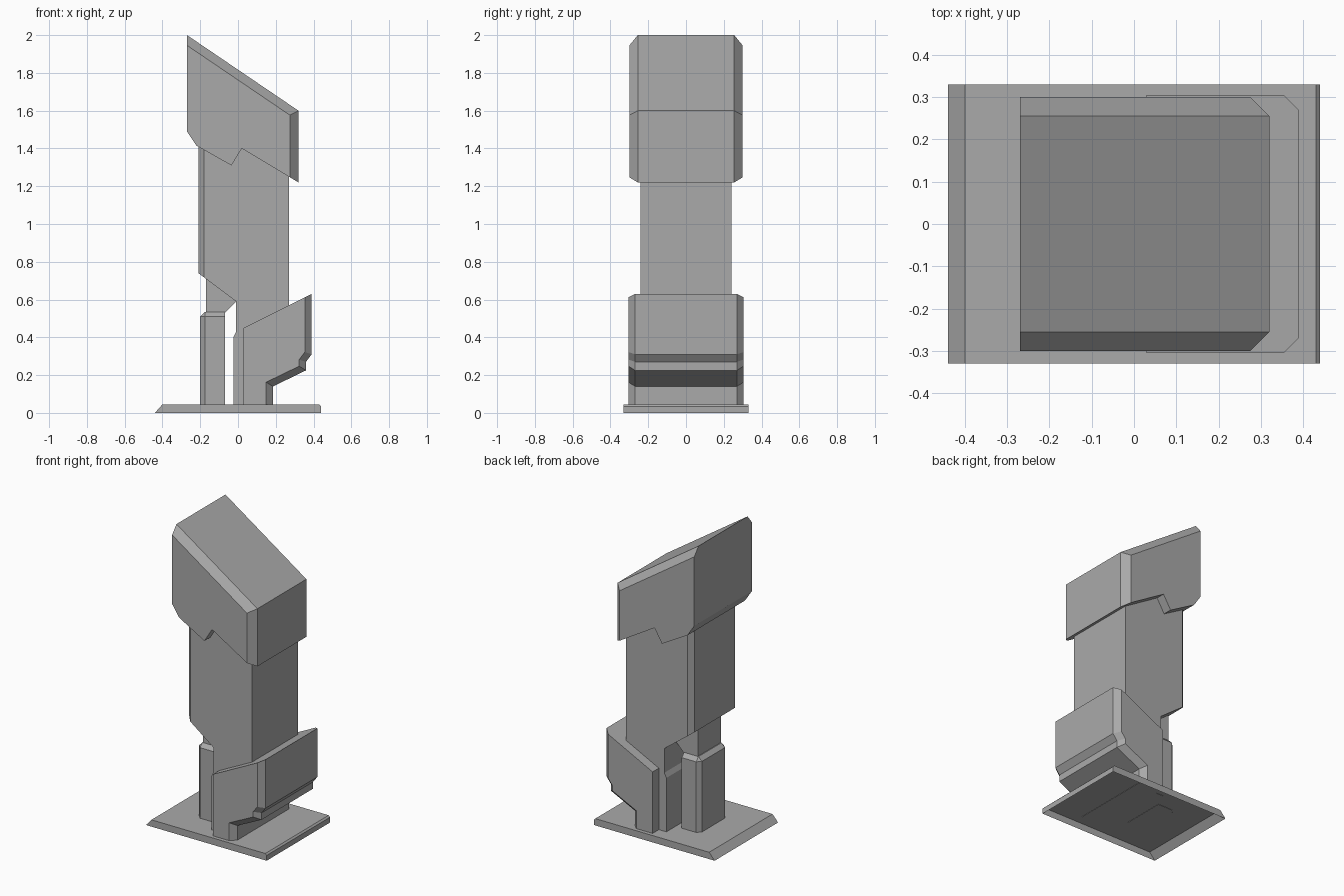
import bpy
import bmesh

cube = bpy.data.objects.get("Cube")
if cube:
    bpy.data.objects.remove(cube, do_unlink=True)

grey = bpy.data.materials.new("plain_grey")
grey.use_nodes = True
colour = (0.4, 0.4, 0.4, 1)
grey.diffuse_color = colour
grey.node_tree.nodes["Principled BSDF"].inputs["Base Color"].default_value = colour


def slab(name, profile, half, chamfer=0, rims=(), corners=(), open_bottom=False):
    """Extrude an (x, z) profile across y. rims are the profile sides chamfered
    where they meet the front and back; corners are points chamfered across y."""
    bm = bmesh.new()
    front = [bm.verts.new((x, -half, z)) for x, z in profile]
    back = [bm.verts.new((x, half, z)) for x, z in profile]
    bm.faces.new(front)
    bm.faces.new(back[::-1])
    n = len(profile)
    sides = []
    for i in range(n):
        j = (i + 1) % n
        sides.append(bm.faces.new((front[i], back[i], back[j], front[j])))
    bmesh.ops.recalc_face_normals(bm, faces=bm.faces)
    if open_bottom:
        bmesh.ops.delete(bm, geom=[sides[-1]], context="FACES")
    edges = [bm.edges.get((ring[i], ring[(i + 1) % n]))
             for i in rims for ring in (front, back)]
    edges += [bm.edges.get((front[i], back[i])) for i in corners]
    if edges:
        bmesh.ops.bevel(bm, geom=edges, offset=chamfer, segments=1,
                        affect="EDGES", profile=0.5)
    mesh = bpy.data.meshes.new(name)
    bm.to_mesh(mesh)
    bm.free()
    mesh.materials.append(grey)
    obj = bpy.data.objects.new(name, mesh)
    bpy.context.collection.objects.link(obj)
    return obj


FOOT = 0.043  # parts sink slightly into the plate

# Hollow base plate with one sloping end
slab("base_plate", [(-0.44, 0), (-0.40, 0.045), (0.43, 0.045), (0.44, 0.035),
                    (0.44, 0)], 0.33, open_bottom=True)

# Slanted cap with a notched lower edge
slab("head", [(-0.27, 2.0), (0.32, 1.60), (0.32, 1.22), (0.02, 1.40),
              (-0.035, 1.31), (-0.22, 1.415), (-0.27, 1.49)],
     0.30, 0.045, rims=(0, 1))

# Main column, stepped in to a narrower leg
slab("column", [(-0.21, 0.74), (-0.21, 1.65), (0.27, 1.50), (0.27, 0.40),
                (0.15, 0.30), (0.15, FOOT), (-0.025, FOOT), (-0.025, 0.40),
                (-0.01, 0.43), (-0.01, 0.59)], 0.24, 0.03, rims=(0,))

# Chamfered bracket wrapped around the leg
slab("bracket", [(0.03, FOOT), (0.03, 0.45), (0.39, 0.63), (0.39, 0.31),
                 (0.36, 0.27), (0.36, 0.225), (0.185, 0.14), (0.185, FOOT)],
     0.305, 0.036, rims=(2, 3, 4, 5, 6))

# Separate rear post and the neck joining it to the column
slab("rear_post", [(-0.20, FOOT), (-0.20, 0.535), (-0.07, 0.535),
                   (-0.07, FOOT)], 0.145, 0.025, rims=(0, 1), corners=(1,))
slab("post_neck", [(-0.17, 0.50), (-0.17, 0.75), (-0.01, 0.75), (-0.01, 0.59),
                   (-0.07, 0.53), (-0.07, 0.50)], 0.12)
